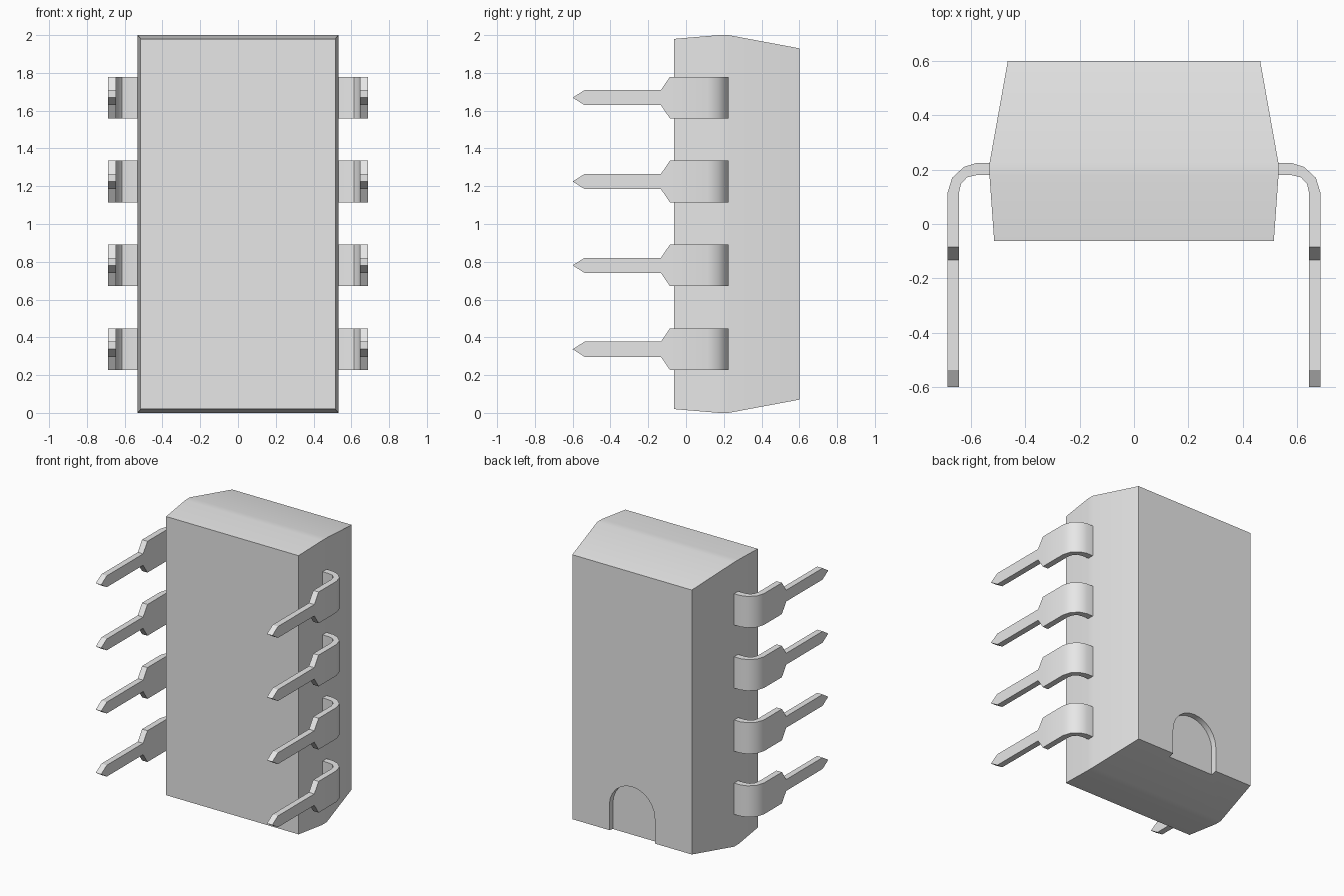
import bpy, bmesh, math

cube = bpy.data.objects.get("Cube")
if cube:
    bpy.data.objects.remove(cube, do_unlink=True)

GREY = (0.8, 0.8, 0.8, 1.0)
mat = bpy.data.materials.new("light grey")
mat.use_nodes = True
mat.diffuse_color = GREY
mat.node_tree.nodes["Principled BSDF"].inputs["Base Color"].default_value = GREY


def loft(name, rings):
    """Skin a row of equal-length vertex rings and cap both ends."""
    bm = bmesh.new()
    loops = [[bm.verts.new(p) for p in ring] for ring in rings]
    n = len(loops[0])
    for a, b in zip(loops, loops[1:]):
        for i in range(n):
            j = (i + 1) % n
            bm.faces.new((a[i], a[j], b[j], b[i]))
    bm.faces.new(loops[0])
    bm.faces.new(loops[-1])
    # Merge collapsed points such as a sharpened tip
    bmesh.ops.remove_doubles(bm, verts=bm.verts, dist=0.0005)
    bmesh.ops.recalc_face_normals(bm, faces=bm.faces)
    mesh = bpy.data.meshes.new(name)
    bm.to_mesh(mesh)
    bm.free()
    mesh.materials.append(mat)
    obj = bpy.data.objects.new(name, mesh)
    bpy.context.collection.objects.link(obj)
    return obj


def activate(obj):
    bpy.ops.object.select_all(action='DESELECT')
    obj.select_set(True)
    bpy.context.view_layer.objects.active = obj


def smooth(obj):
    activate(obj)
    bpy.ops.object.shade_smooth_by_angle(angle=math.radians(30))


# Tapered body: depth, half width, inset of the two ends
sections = [(-0.063, 0.515, 0.02), (0.175, 0.532, 0.0),
            (0.225, 0.532, 0.0), (0.6, 0.465, 0.07)]
body = loft("body", [[(-w, y, e), (w, y, e), (w, y, 2 - e), (-w, y, 2 - e)]
                     for y, w, e in sections])

# Round-topped notch cut in the lower back face
radius, centre_z, steps = 0.177, 0.245, 12
arch = [(-radius, -0.1), (radius, -0.1)]
for i in range(steps + 1):
    a = math.pi * i / steps
    arch.append((radius * math.cos(a), centre_z + radius * math.sin(a)))
cutter = loft("notch_cutter", [[(x, y, z) for x, z in arch] for y in (0.56, 0.7)])
cutter.hide_render = True
cut = body.modifiers.new("notch", 'BOOLEAN')
cut.operation = 'DIFFERENCE'
cut.solver = 'EXACT'
cut.object = cutter
activate(body)
bpy.ops.object.modifier_apply(modifier=cut.name)
bpy.data.objects.remove(cutter, do_unlink=True)
smooth(body)

# Pin stations: outer point, inner point, half height
WIDE, THIN = 0.11, 0.04
OUT, INN = 0.687, 0.645
stations = [((0.51, 0.225), (0.51, 0.18), WIDE),
            ((0.58, 0.225), (0.58, 0.18), WIDE),
            ((0.627, 0.21), (0.615, 0.172), WIDE),
            ((0.67, 0.17), (0.637, 0.148), WIDE),
            ((OUT, 0.115), (INN, 0.115), WIDE),
            ((OUT, -0.085), (INN, -0.085), WIDE),
            ((OUT, -0.133), (INN, -0.133), THIN),
            ((OUT, -0.537), (INN, -0.537), THIN),
            ((OUT, -0.6), (INN, -0.6), 0.0)]


def pin(name, side, z):
    rings = []
    for (ox, oy), (ix, iy), h in stations:
        rings.append([(side * ox, oy, z - h), (side * ox, oy, z + h),
                      (side * ix, iy, z + h), (side * ix, iy, z - h)])
    smooth(loft(name, rings))


# Four pins on each side
for label, side in (("left", 1), ("right", -1)):
    for k in range(4):
        pin(f"{label}_pin_{k + 1}", side, 0.337 + 0.444 * k)
